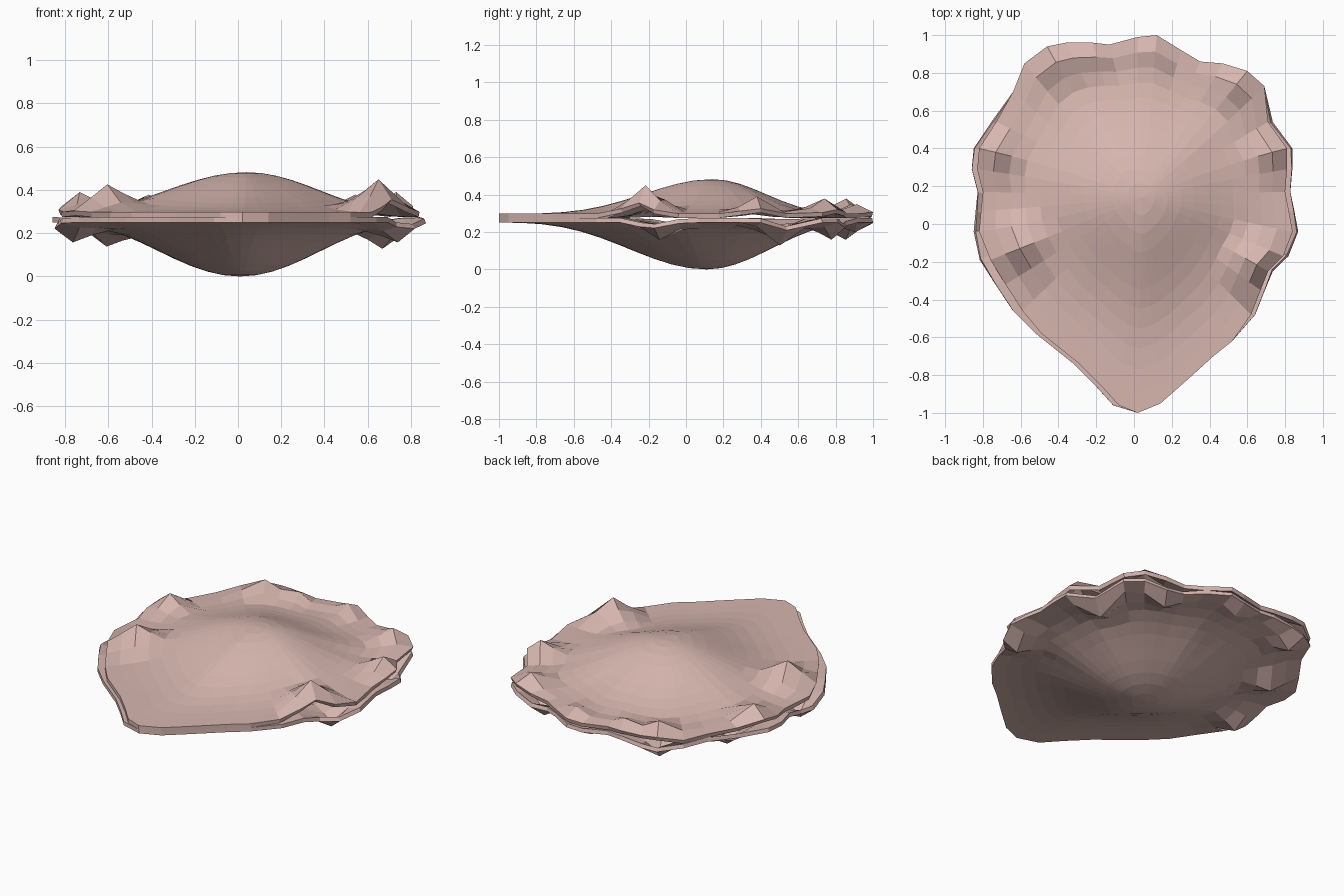
import bpy, math
from mathutils import Vector

if "Cube" in bpy.data.objects:
    bpy.data.objects.remove(bpy.data.objects["Cube"])

# Shell outline seen from above, anticlockwise from the hinge tip
OUT = [(.02, -1.0), (.14, -.95), (.22, -.88), (.31, -.80), (.42, -.70), (.52, -.62), (.62, -.48),
       (.67, -.35), (.71, -.25), (.79, -.17), (.84, -.04), (.82, .07), (.80, .17), (.81, .29),
       (.81, .40), (.71, .54), (.69, .73), (.60, .81), (.47, .85), (.35, .86), (.25, .92),
       (.12, 1.0), (.02, .99), (-.13, .95), (-.22, .96), (-.36, .96), (-.46, .94), (-.58, .85),
       (-.64, .70), (-.73, .54), (-.82, .40), (-.83, .29), (-.80, .17), (-.81, .07),
       (-.82, -.04), (-.76, -.19), (-.68, -.32), (-.59, -.46), (-.49, -.58), (-.39, -.66),
       (-.29, -.74), (-.18, -.85), (-.08, -.96)]
RINGS = 11


mat = bpy.data.materials.new("shell_pink")
mat.diffuse_color = (.68, .47, .43, 1)
mat.use_nodes = True
mat.node_tree.nodes["Principled BSDF"].inputs["Base Color"].default_value = mat.diffuse_color


def valve(name, centre, widen, shift, rim, height, px, py, folds):
    """Domed half shell with pyramid-like folds near the rim."""
    c = Vector(centre)
    rim_pts = [Vector((x * (widen if -.5 < y < .6 else 1) + (shift if x < 0 and y < -.1 else 0), y))
               for x, y in OUT]
    n = len(rim_pts)
    # Inner rings follow a smoothed outline, the edge keeps its wobble
    soft = rim_pts[:]
    for _ in range(6):
        soft = [(soft[i - 1] + soft[i] * 2 + soft[(i + 1) % n]) / 4 for i in range(n)]
    flat, verts = [c], [Vector((c.x, c.y, rim + height))]
    for r in range(1, RINGS + 1):
        t = r / RINGS
        for p, s in zip(rim_pts, soft):
            q = c + (s.lerp(p, t * t) - c) * t
            power = px + (py - px) * (s - c).normalized().y ** 2
            z = rim + height * max(0, math.cos(t * math.pi / 2)) ** power
            flat.append(q)
            verts.append(Vector((q.x, q.y, z)))
    # Folds: snap each peak to a vertex and raise a tent around it, lower at the edge
    first_edge = len(flat) - n
    for x, y, h, radius in folds:
        peak = min(flat, key=lambda q: (q - Vector((x, y))).length)
        for k, (q, v) in enumerate(zip(flat, verts)):
            lift = h * max(0, 1 - (q - peak).length / radius)
            v.z += lift * (.6 if k >= first_edge else 1)
    faces = [(0, 1 + i, 1 + (i + 1) % n) for i in range(n)]
    for r in range(RINGS - 1):
        a, b = 1 + r * n, 1 + (r + 1) * n
        for i in range(n):
            j = (i + 1) % n
            faces.append((a + i, b + i, b + j, a + j))
    if height < 0:
        faces = [f[::-1] for f in faces]
    me = bpy.data.meshes.new(name)
    me.from_pydata(verts, [], faces)
    me.materials.append(mat)
    ob = bpy.data.objects.new(name, me)
    bpy.context.collection.objects.link(ob)
    m = ob.modifiers.new("thickness", 'SOLIDIFY')
    m.thickness = .024
    m.offset = -1
    return ob


# Upper valve
valve("upper_shell", (.04, .14), 1.0, 0, .298, .184, 2.3, 3.6,
      [(.66, -.17, .15, .19), (-.63, -.17, .12, .18), (.70, .38, .09, .16),
       (-.69, .38, .09, .16), (.49, .77, .08, .17), (-.42, .80, .08, .17),
       (.15, .90, .05, .12), (-.22, .88, .05, .11)])

# Lower valve, slightly wider and deeper
valve("lower_shell", (.01, .11), 1.035, -.03, .25, -.25, 2.3, 2.7,
      [(.73, -.08, -.09, .18), (-.73, -.08, -.09, .18), (.65, .48, -.12, .18),
       (-.58, .50, -.10, .18), (.42, .80, -.09, .16), (-.42, .84, -.09, .16),
       (.05, .93, -.05, .12)])
